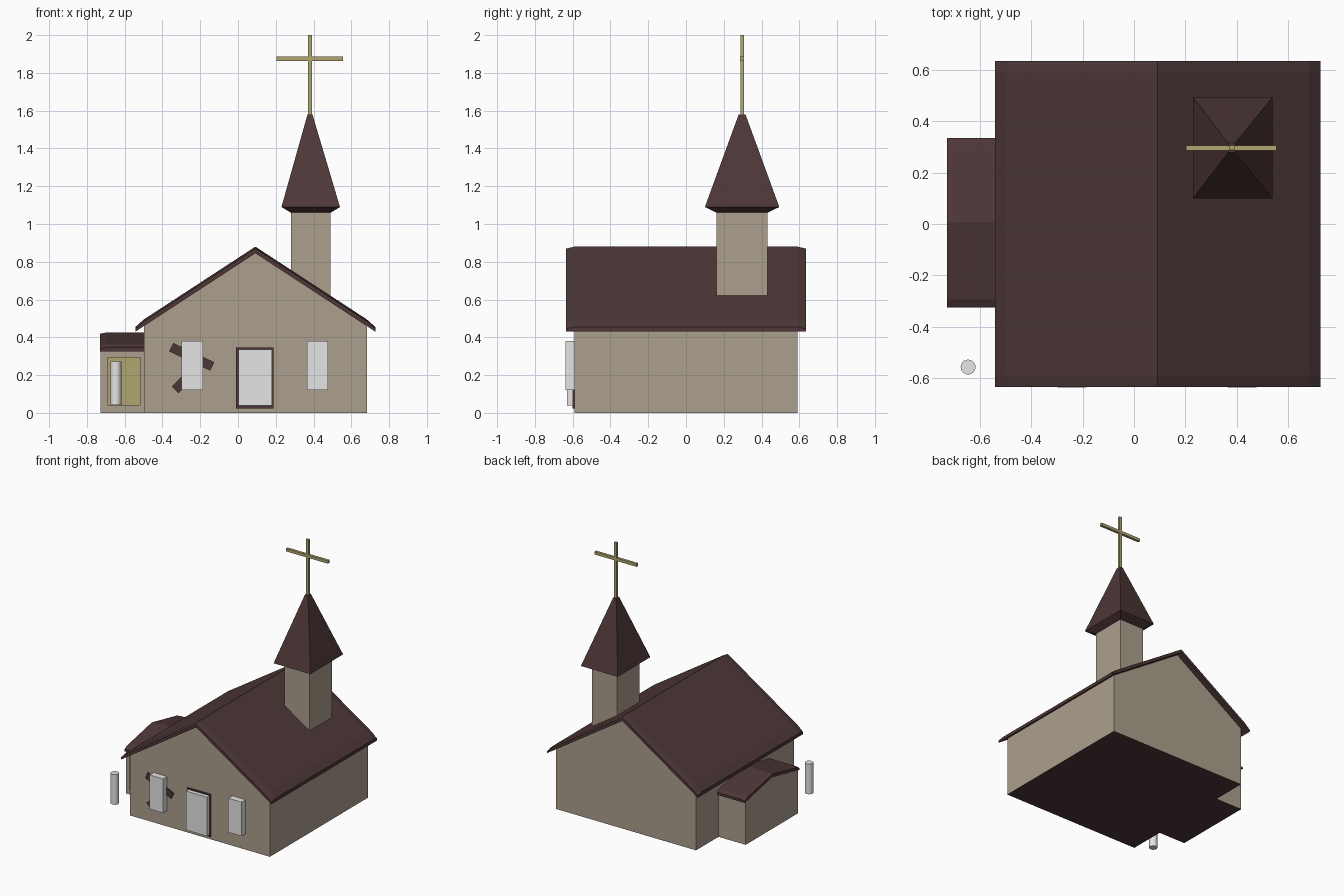
import bpy, bmesh, math
from mathutils import Matrix, Vector

if "Cube" in bpy.data.objects:
    bpy.data.objects.remove(bpy.data.objects["Cube"])


def material(name, rgb):
    m = bpy.data.materials.new(name)
    m.diffuse_color = (*rgb, 1)
    m.use_nodes = True
    m.node_tree.nodes["Principled BSDF"].inputs["Base Color"].default_value = m.diffuse_color
    return m


WALL = material("stone_beige", (0.41, 0.35, 0.27))
ROOF = material("dark_maroon", (0.075, 0.038, 0.038))
GOLD = material("dull_gold", (0.44, 0.38, 0.165))
PALE = material("pale_grey", (0.78, 0.78, 0.78))


def finish(name, bm, *mats):
    bmesh.ops.recalc_face_normals(bm, faces=bm.faces)
    me = bpy.data.meshes.new(name)
    bm.to_mesh(me)
    bm.free()
    for m in mats:
        me.materials.append(m)
    ob = bpy.data.objects.new(name, me)
    bpy.context.collection.objects.link(ob)
    return ob


def loft(name, sections, *mats, matrix=Matrix(), dark_base=False):
    """Bridge equal-length closed sections and cap both ends."""
    bm = bmesh.new()
    rings = [[bm.verts.new(matrix @ Vector(p)) for p in s] for s in sections]
    n = len(rings[0])
    for a, b in zip(rings, rings[1:]):
        for i in range(n):
            j = (i + 1) % n
            bm.faces.new((a[i], a[j], b[j], b[i]))
    bm.faces.new(rings[0])
    bm.faces.new(rings[-1])
    bmesh.ops.recalc_face_normals(bm, faces=bm.faces)
    if dark_base:
        for f in bm.faces:
            f.material_index = int(f.normal.z < -0.9)
    return finish(name, bm, *mats)


def box(name, x, y, z, mat, angle=0):
    """Box from min/max ranges, optionally spun about the y axis."""
    bm = bmesh.new()
    size = [r[1] - r[0] for r in (x, y, z)]
    mid = [(r[0] + r[1]) / 2 for r in (x, y, z)]
    m = Matrix.Translation(mid) @ Matrix.Rotation(angle, 4, 'Y') @ Matrix.Diagonal((*size, 1))
    bmesh.ops.create_cube(bm, size=1, matrix=m)
    return finish(name, bm, mat)


def gable_walls(name, half, eave, peak, y0, y1, matrix):
    prof = [(-half, 0), (half, 0), (half, eave), (0, peak), (-half, eave)]
    loft(name, [[(x, y, z) for x, z in prof] for y in (y0, y1)],
         WALL, ROOF, matrix=matrix, dark_base=True)


def gable_roof(name, half, lip, eave, shoulder, peak, under, stations, matrix):
    """Chevron slab; eave = (bottom, top); stations = (y, drop of top surface)."""
    secs = []
    for y, d in stations:
        side = [(half, eave[0]), (half, eave[1] - d), (half - lip, shoulder - d)]
        prof = [(-x, z) for x, z in side] + [(0, peak - d)] + side[::-1] + [(0, under)]
        secs.append([(x, y, z) for x, z in prof])
    loft(name, secs, ROOF, matrix=matrix)


def rect(cx, cy, hx, hy, z):
    return [(cx - hx, cy - hy, z), (cx + hx, cy - hy, z),
            (cx + hx, cy + hy, z), (cx - hx, cy + hy, z)]


# Nave
nave = Matrix.Translation((0.092, 0, 0))
gable_walls("nave_walls", 0.59, 0.46, 0.85, -0.59, 0.59, nave)
gable_roof("nave_roof", 0.635, 0.045, (0.43, 0.455), 0.495, 0.88, 0.845,
           [(-0.635, 0.01), (-0.59, 0), (0.59, 0), (0.635, 0.01)], nave)

# Side annex, ridge along x
side = Matrix.Translation((0, 0.005, 0)) @ Matrix.Rotation(math.pi / 2, 4, 'Z')
gable_walls("annex_walls", 0.315, 0.335, 0.4, 0.45, 0.727, side)
gable_roof("annex_roof", 0.33, 0.03, (0.325, 0.345), 0.362, 0.425, 0.395,
           [(0.45, 0), (0.70, 0), (0.73, 0.006)], side)
box("annex_door", (-0.69, -0.515), (-0.319, -0.305), (0.04, 0.295), GOLD)

# Tower and spire
TX, TY = 0.385, 0.297
loft("tower", [rect(TX, TY, 0.105, 0.135, z) for z in (0.55, 1.065)], WALL)
loft("spire", [rect(TX, TY, 0.105, 0.135, 1.06), rect(TX, TY, 0.155, 0.197, 1.09),
               rect(0.381, TY, 0.013, 0.018, 1.58)], ROOF)

# Cross
box("cross_post", (0.37, 0.392), (0.288, 0.306), (1.57, 2.0), GOLD)
box("cross_arm", (0.203, 0.556), (0.287, 0.307), (1.864, 1.886), GOLD)

# Front door and windows
box("door_frame", (-0.01, 0.187), (-0.6, -0.58), (0.022, 0.345), ROOF)
box("door", (0.002, 0.18), (-0.63, -0.58), (0.038, 0.335), PALE)
for label, x0 in (("left", -0.298), ("right", 0.364)):
    box("window_" + label, (x0, x0 + 0.113), (-0.638, -0.58), (0.12, 0.38), PALE)

# Crooked boards behind the left window
box("board_upper", (-0.365, -0.125), (-0.599, -0.58), (0.272, 0.322), ROOF, math.radians(25))
box("board_lower", (-0.36, -0.18), (-0.599, -0.58), (0.16, 0.21), ROOF, math.radians(-45))

# Free-standing post by the annex
bm = bmesh.new()
bmesh.ops.create_cone(bm, cap_ends=True, segments=24, radius1=0.029, radius2=0.029, depth=0.23,
                      matrix=Matrix.Translation((-0.647, -0.558, 0.157)))
post = finish("round_post", bm, PALE)
for f in post.data.polygons:
    f.use_smooth = abs(f.normal.z) < 0.5
